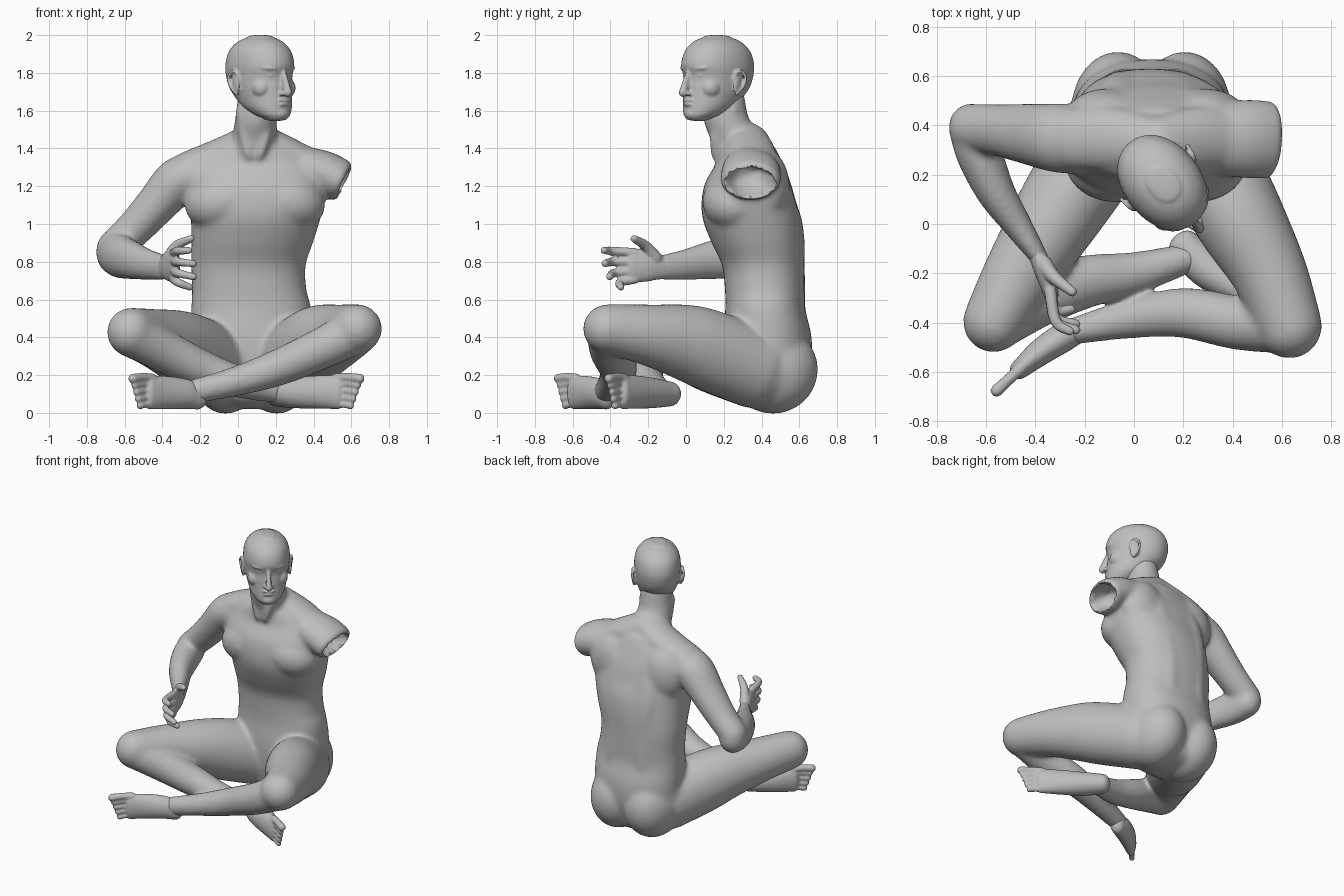
import bpy, bmesh, math, random
from mathutils import Vector, Matrix

random.seed(4)
skin = bpy.data.materials.new("grey_clay")
skin.diffuse_color = (0.52, 0.52, 0.52, 1)


def spline(pts, steps=5):
    """Catmull-Rom resampling of (x, y, z, side radius, up radius) rows."""
    p = [Vector(q) for q in pts]
    p = [p[0] * 2 - p[1]] + p + [p[-1] * 2 - p[-2]]
    out = []
    for i in range(1, len(p) - 2):
        a, b, c, d = p[i - 1:i + 3]
        for k in range(steps):
            t = k / steps
            out.append(0.5 * (2 * b + (c - a) * t + (2 * a - 5 * b + 4 * c - d) * t * t
                              + (3 * b - a - 3 * c + d) * t ** 3))
    return out + [p[-2]]


def tube(bm, pts, up=(0, 0, 1), n=28, caps=None, level=False, power=2.0):
    """Closed loft of elliptical sections with domed ends."""
    rows = spline(pts)
    cen = [Vector(r[:3]) for r in rows]
    caps = caps or [(r[3] + r[4]) / 2 for r in (rows[0], rows[-1])]
    rings = []

    def ring(c, t, ru, rv):
        s = t.cross(Vector(up)).normalized()
        u = s.cross(t).normalized()
        vs = []
        for k in range(n):
            a = 2 * math.pi * k / n
            ca, sa = math.cos(a), math.sin(a)
            e = 2 / power
            vs.append(bm.verts.new(c + s * ru * math.copysign(abs(ca) ** e, ca)
                                   + u * rv * math.copysign(abs(sa) ** e, sa)))
        rings.append(vs)

    last = len(rows) - 1
    for i, r in enumerate(rows):
        t = Vector((0, 0, 1)) if level else (cen[min(i + 1, last)] - cen[max(i - 1, 0)]).normalized()
        if i == 0:
            for a in (1.45, 1.1, 0.75, 0.4):
                ring(cen[0] - t * caps[0] * math.sin(a), t, r[3] * math.cos(a), r[4] * math.cos(a))
        ring(cen[i], t, r[3], r[4])
        if i == last:
            for a in (0.4, 0.75, 1.1, 1.45):
                ring(cen[i] + t * caps[1] * math.sin(a), t, r[3] * math.cos(a), r[4] * math.cos(a))
    for a, b in zip(rings, rings[1:]):
        for k in range(n):
            bm.faces.new((a[k], a[(k + 1) % n], b[(k + 1) % n], b[k]))
    bm.faces.new(rings[0][::-1])
    bm.faces.new(rings[-1])


def blob(bm, c, r, rot=(0, 0, 0)):
    """Ellipsoid."""
    m = Matrix.Translation(c)
    for ang, ax in zip(rot, "XYZ"):
        m = m @ Matrix.Rotation(math.radians(ang), 4, ax)
    return bmesh.ops.create_uvsphere(bm, u_segments=24, v_segments=16, radius=1,
                                     matrix=m @ Matrix.Diagonal((*r, 1)))["verts"]


def finish(bm, name, voxel=0, smooth=0):
    bmesh.ops.recalc_face_normals(bm, faces=bm.faces)
    for f in bm.faces:
        f.smooth = True
    me = bpy.data.meshes.new(name)
    bm.to_mesh(me)
    bm.free()
    me.materials.append(skin)
    ob = bpy.data.objects.new(name, me)
    bpy.context.collection.objects.link(ob)
    if voxel:
        m = ob.modifiers.new("fuse", 'REMESH')
        m.mode, m.voxel_size, m.use_smooth_shade = 'VOXEL', voxel, True
        m = ob.modifiers.new("soften", 'SMOOTH')
        m.factor, m.iterations = 0.5, smooth
    return ob


body = bmesh.new()

# torso
tube(body, [(.07, .42, .10, .25, .19), (.07, .43, .25, .31, .23), (.07, .43, .40, .322, .235),
            (.07, .42, .55, .318, .212), (.06, .418, .65, .303, .212), (.055, .41, .78, .303, .219),
            (.075, .382, .90, .322, .246), (.092, .352, 1.02, .342, .262), (.095, .332, 1.12, .365, .25),
            (.092, .328, 1.22, .375, .226), (.085, .335, 1.32, .34, .178), (.08, .325, 1.39, .25, .155)],
     up=(0, 1, 0), n=40, caps=(.08, .06), level=True, power=2.25)
# neck
tube(body, [(.075, .33, 1.34, .17, .175), (.085, .28, 1.44, .125, .148), (.095, .215, 1.55, .112, .123),
            (.10, .20, 1.68, .10, .11)], up=(0, 1, 0), level=True, caps=(.05, .05))
for sx in (-1, 1):
    # buttocks, chest, back and shoulder blade muscles
    blob(body, (.07 + sx * .135, .46, .23), (.19, .24, .235))
    blob(body, (.07 + sx * .17, .40, .32), (.165, .21, .20))
    blob(body, (.09 + sx * .165, .258, 1.12), (.21, .172, .155), (0, sx * 12, 0))
    tube(body, [(.07 + sx * .11, .55, .45, .10, .08), (.055 + sx * .10, .545, .75, .09, .08),
                (.07 + sx * .11, .53, .98, .11, .082), (.085 + sx * .12, .465, 1.22, .115, .082)], up=(0, 1, 0))
    blob(body, (.09 + sx * .20, .43, 1.19), (.17, .12, .20))
    # neck cords
    tube(body, [(.095 + sx * .085, .20 + sx * .05, 1.60, .027, .027), (.09 + sx * .06, .155, 1.47, .027, .027),
                (.085 + sx * .03, .155, 1.36, .024, .024)], up=(0, 1, 0))
# trapezius
tube(body, [(.06, .325, 1.435, .115, .09), (-.09, .345, 1.372, .13, .085), (-.26, .345, 1.30, .125, .087)])
tube(body, [(.11, .325, 1.445, .115, .09), (.26, .345, 1.377, .13, .085), (.40, .34, 1.298, .12, .09)])

# torn shoulder stump
tube(body, [(.36, .34, 1.29, .15, .12), (.46, .345, 1.265, .16, .12), (.552, .34, 1.225, .158, .113)],
     caps=(.1, .025))

# bent arm: upper arm and forearm
tube(body, [(-.22, .34, 1.265, .14, .12), (-.32, .35, 1.225, .14, .125), (-.43, .365, 1.105, .124, .11),
            (-.55, .38, .975, .106, .098), (-.657, .39, .875, .098, .092)])
tube(body, [(-.657, .39, .845, .095, .112), (-.625, .28, .83, .094, .117), (-.56, .13, .808, .079, .103),
            (-.475, 0, .785, .06, .083), (-.385, -.135, .77, .038, .068)], caps=(.1, .02))

# thighs
tube(body, [(-.10, .37, .235, .20, .215), (-.24, .15, .312, .188, .21), (-.335, 0, .36, .175, .187),
            (-.46, -.20, .40, .15, .152), (-.567, -.393, .427, .127, .131)])
tube(body, [(.25, .37, .235, .20, .215), (.36, .15, .322, .192, .215), (.44, 0, .373, .182, .202),
            (.55, -.20, .413, .154, .163), (.63, -.413, .445, .134, .132)])
# shins
tube(body, [(-.54, -.39, .405, .112, .115), (-.38, -.30, .32, .115, .113), (-.20, -.235, .235, .108, .102),
            (0, -.20, .165, .087, .085), (.23, -.135, .112, .06, .064)], caps=(.11, .02))
tube(body, [(.60, -.41, .42, .115, .118), (.42, -.40, .33, .11, .108), (.20, -.36, .235, .102, .096),
            (-.02, -.385, .165, .08, .078), (-.25, -.435, .11, .055, .064)], caps=(.11, .02))
body = finish(body, "body", 0.011, 26)

# hollow in the stump with a ragged rim
cut = bmesh.new()
for v in blob(cut, (.605, .34, 1.20), (.20, .138, .094), (0, 24, 0)):
    v.co += Vector(random.uniform(-.007, .007) for _ in range(3))
cutter = finish(cut, "stump_cutter")
cutter.hide_render = True
cutter.hide_viewport = True
hollow = body.modifiers.new("hollow", 'BOOLEAN')
hollow.operation, hollow.solver, hollow.object = 'DIFFERENCE', 'EXACT', cutter

# hand: palm, four curled fingers and thumb
hand = bmesh.new()
tube(hand, [(-.41, -.09, .772, .036, .064), (-.387, -.135, .772, .037, .066), (-.362, -.20, .78, .038, .086),
            (-.335, -.285, .78, .03, .088)], caps=(.01, .03))
for z0, tip in ((.848, (-.26, -.435, .86)), (.80, (-.235, -.43, .79)), (.752, (-.235, -.405, .72)),
                (.708, (-.255, -.345, .665))):
    mid = (-.317, (-.285 + tip[1]) / 2 - .035, (z0 + tip[2]) / 2 + .004)
    tube(hand, [(-.34, -.27, z0, .025, .025), (*mid, .023, .023), (*tip, .019, .019)], n=14)
tube(hand, [(-.365, -.16, .82, .034, .036), (-.325, -.215, .885, .028, .028), (-.25, -.275, .922, .02, .02)], n=14)
finish(hand, "hand", 0.007, 5)


def foot(name, path, tip, sides):
    """Foot lying on its outer edge with five toes stacked big toe up."""
    bm = bmesh.new()
    tube(bm, [(*p, s, h) for p, s, h in zip(path, sides, (.066, .08, .088, .09))], caps=(.05, .03))
    ball = Vector(path[-1])
    d = Vector(tip) - ball
    for k in range(5):
        z = .184 - .036 * k
        r = .026 if k == 0 else .0195
        a, b = ball - d * .15, ball + d * (1 - .11 * k)
        tube(bm, [(a.x, a.y, z, r, r), ((a.x + b.x) / 2, (a.y + b.y) / 2, z + .004, r * .9, r * .9),
                  (b.x, b.y, z - .002, r, r)], n=14)
    finish(bm, name, 0.007, 6)


foot("front_foot", [(-.21, -.42, .082), (-.28, -.455, .10), (-.38, -.52, .107), (-.47, -.595, .108)],
     (-.556, -.675, .108), (.05, .06, .054, .038))
foot("rear_foot", [(.20, -.085, .10), (.29, -.175, .105), (.42, -.265, .11), (.535, -.338, .11)],
     (.645, -.408, .11), (.068, .08, .064, .042))

# head: skull and jaw from level sections (height, front, back, half width)
head = bmesh.new()
rows = [(1.56, .185, .05, .062), (1.58, .193, -.01, .09), (1.62, .192, -.09, .117), (1.67, .188, -.15, .132),
        (1.72, .186, -.195, .143), (1.78, .182, -.218, .151), (1.84, .197, -.224, .156),
        (1.90, .183, -.208, .147), (1.94, .156, -.178, .127), (1.97, .117, -.137, .096), (1.987, .075, -.09, .063)]
tube(head, [(0, -(f + b) / 2, z, w, (f - b) / 2) for z, f, b, w in rows],
     up=(0, 1, 0), n=40, caps=(.015, .014), level=True, power=2.1)
# nose, lips, chin and brow
tube(head, [(0, -.175, 1.81, .015, .02), (0, -.198, 1.75, .016, .025), (0, -.222, 1.695, .022, .024)],
     up=(0, 1, 0), n=16)
blob(head, (0, -.186, 1.655), (.042, .018, .010))
blob(head, (0, -.186, 1.634), (.036, .018, .011))
blob(head, (0, -.170, 1.585), (.045, .030, .032))
for sx in (-1, 1):
    blob(head, (sx * .058, -.155, 1.824), (.055, .029, .014), (0, sx * -3, sx * 22))
    blob(head, (sx * .058, -.150, 1.787), (.024, .022, .010), (0, 0, sx * 22))
    blob(head, (sx * .085, -.098, 1.72), (.05, .058, .055))
    blob(head, (sx * .020, -.200, 1.690), (.013, .016, .012))
    # ear flap and rim
    blob(head, (sx * .152, .03, 1.745), (.014, .036, .06), (-10, 0, sx * 18))
    rim = [(.155, 0, 1.765), (.164, .012, 1.803), (.170, .045, 1.805), (.172, .066, 1.77),
           (.166, .052, 1.725), (.156, .018, 1.688)]
    tube(head, [(sx * x, y, z, .009, .009) for x, y, z in rim], up=(1, 0, 0), n=10)
head = finish(head, "head", 0.006, 6)
head.location = (.124, .157, 0)
head.rotation_euler = (0, 0, math.radians(39))
